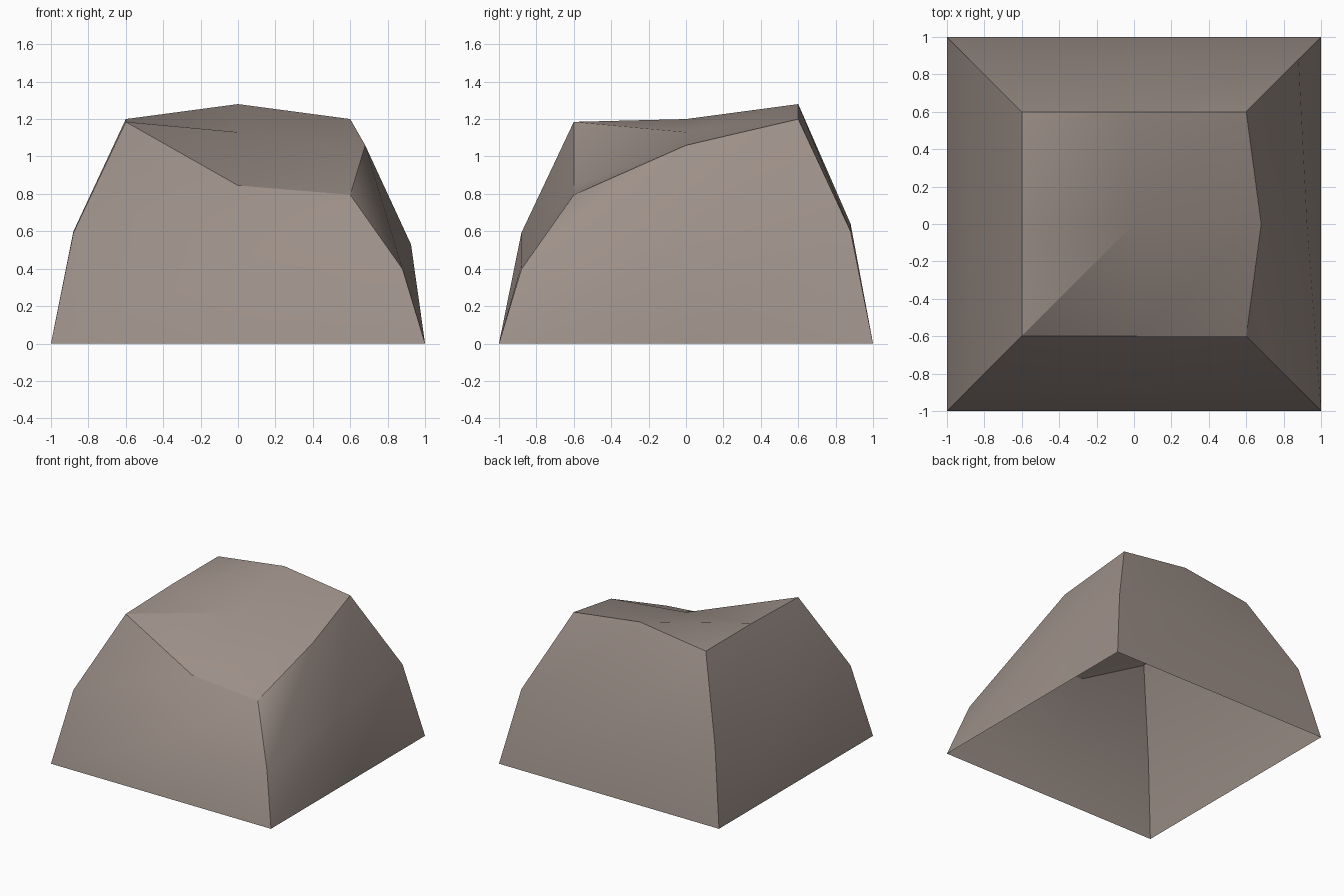
import bpy, bmesh, math

if "Cube" in bpy.data.objects:
    bpy.data.objects.remove(bpy.data.objects["Cube"])

# Eight directions around the block (counter-clockwise from front left), with top height
around = [(-1, -1, 1.185), (0, -1, 0.845), (1, -1, 0.795), (1, 0, 1.06),
          (1, 1, 1.20), (0, 1, 1.28), (-1, 1, 1.20), (-1, 0, 1.20)]
# Rings: half width, height fraction, bulge of the right-hand midpoint
levels = [(1.0, 0.0, 0.0), (0.88, 0.5, 0.045), (0.6, 1.0, 0.08)]

bm = bmesh.new()
rings = []
for half, frac, bulge in levels:
    ring = []
    for x, y, top in around:
        push = bulge if (x, y) == (1, 0) else 0
        ring.append(bm.verts.new((x * half + push, y * half, top * frac)))
    rings.append(ring)

# Sloping walls, split from upper-next to lower-previous
for low, high in zip(rings, rings[1:]):
    for i in range(8):
        j = (i + 1) % 8
        bm.faces.new((low[i], low[j], high[j]))
        bm.faces.new((low[i], high[j], high[i]))

# Dented top: four quadrants, all split along the same diagonal
t = rings[-1]
c = bm.verts.new((0, 0, 1.13))
grid = [[t[0], t[1], t[2]], [t[7], c, t[3]], [t[6], t[5], t[4]]]
for r in range(2):
    for k in range(2):
        a, b = grid[r][k], grid[r][k + 1]
        d, e = grid[r + 1][k], grid[r + 1][k + 1]
        if r == k:
            bm.faces.new((a, b, e))
            bm.faces.new((a, e, d))
        elif r == 0:      # front right
            bm.faces.new((a, b, e))
            bm.faces.new((a, e, d))
        else:             # back left
            bm.faces.new((a, b, e))
            bm.faces.new((a, e, d))

mesh = bpy.data.meshes.new("rock")
bm.to_mesh(mesh)
bm.free()

# Stone colour; the underside stays open
stone = bpy.data.materials.new("warm grey stone")
stone.diffuse_color = (0.34, 0.28, 0.25, 1)
stone.use_nodes = True
stone.node_tree.nodes["Principled BSDF"].inputs["Base Color"].default_value = stone.diffuse_color
mesh.materials.append(stone)

rock = bpy.data.objects.new("rock", mesh)
bpy.context.collection.objects.link(rock)
bpy.context.view_layer.objects.active = rock
rock.select_set(True)
bpy.ops.object.shade_smooth_by_angle(angle=math.radians(30))
